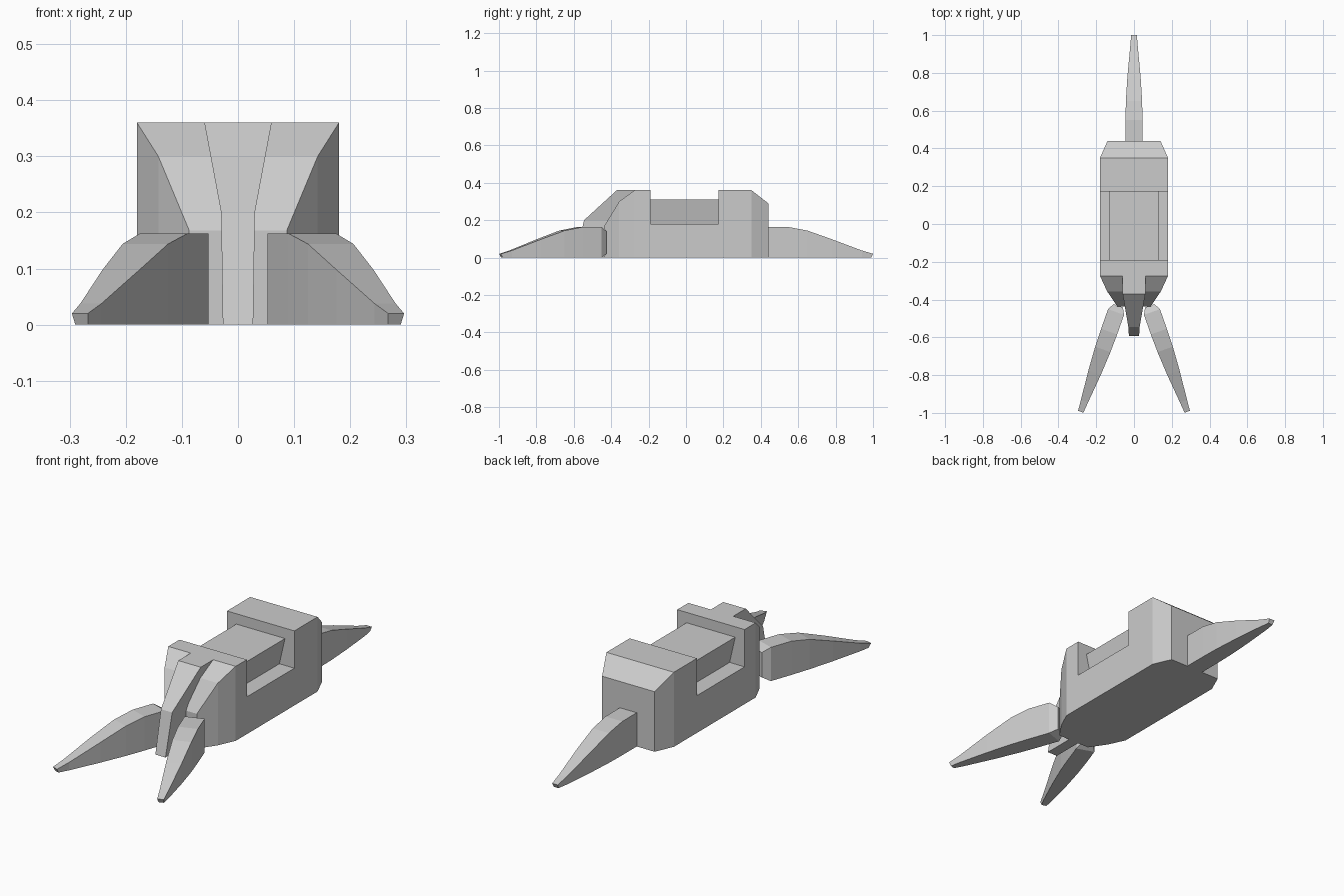
import bpy, bmesh, math
from mathutils import Matrix

if "Cube" in bpy.data.objects:
    bpy.data.objects.remove(bpy.data.objects["Cube"])


def loft(name, rings):
    """Skin a row of equal-length point rings and cap both ends."""
    bm = bmesh.new()
    loops = [[bm.verts.new(p) for p in ring] for ring in rings]
    for a, b in zip(loops, loops[1:]):
        for i in range(len(a)):
            j = (i + 1) % len(a)
            bm.faces.new((a[i], a[j], b[j], b[i]))
    bm.faces.new(loops[0])
    bm.faces.new(loops[-1])
    bmesh.ops.recalc_face_normals(bm, faces=bm.faces)
    mesh = bpy.data.meshes.new(name)
    bm.to_mesh(mesh)
    bm.free()
    obj = bpy.data.objects.new(name, mesh)
    bpy.context.collection.objects.link(obj)
    return obj


# Hull: notched side profile trimmed by the tapered plan outline
side = [(-.438, 0), (.44, 0), (.44, .29), (.35, .36), (.173, .36), (.173, .18),
        (-.19, .18), (-.19, .36), (-.275, .36), (-.357, .30), (-.438, .168)]
hull = loft("hull", [[(x, y, z) for y, z in side] for x in (-.3, .3)])
half = [(.037, -.5), (.087, -.438), (.142, -.357), (.18, -.275), (.18, .35), (.10, .53)]
plan = half + [(-x, y) for x, y in reversed(half)]
cutter = loft("plan_cutter", [[(x, y, z) for x, y in plan] for z in (-.1, .5)])
mod = hull.modifiers.new("plan_trim", 'BOOLEAN')
mod.operation = 'INTERSECT'
mod.solver = 'EXACT'
mod.object = cutter
bpy.context.view_layer.objects.active = hull
hull.select_set(True)
bpy.ops.object.modifier_apply(modifier=mod.name)
bpy.data.objects.remove(cutter)

# Flared block sitting in the notch
block = [(-.10, .18), (.10, .18), (.13, .31), (-.13, .31)]
loft("notch_block", [[(x, y, z) for x, z in block] for y in (-.19, .173)])

# Nose: front y, back y, half width, height
nose = [(-.37, -.275, .06, .36), (-.545, -.40, .03, .20), (-.592, -.40, .027, 0)]
loft("nose", [[(-w, f, z), (w, f, z), (w, b, z), (-w, b, z)] for f, b, w, z in nose])

# Fins: distance along fin, half width, bottom, top
fin = [(-.035, .026, .02, .14), (0, .045, 0, .163), (.11, .045, 0, .163),
       (.21, .043, 0, .144), (.34, .035, 0, .098), (.50, .02, 0, .038)]
fin_rings = [[(-w, s, b), (w, s, b), (w, s, t), (-w, s, t)] for s, w, b, t in fin]
fin_rings.append([(-.012, .55, 0), (.012, .55, 0), (.015, .56, .02), (-.015, .56, .02)])
for name, x, y, angle in (("rear_fin", 0, .44, 0),
                          ("front_fin_right", .095, -.466, 180 + 19.5),
                          ("front_fin_left", -.095, -.466, 180 - 19.5)):
    obj = loft(name, fin_rings)
    obj.data.transform(Matrix.Translation((x, y, 0)) @ Matrix.Rotation(math.radians(angle), 4, 'Z'))
